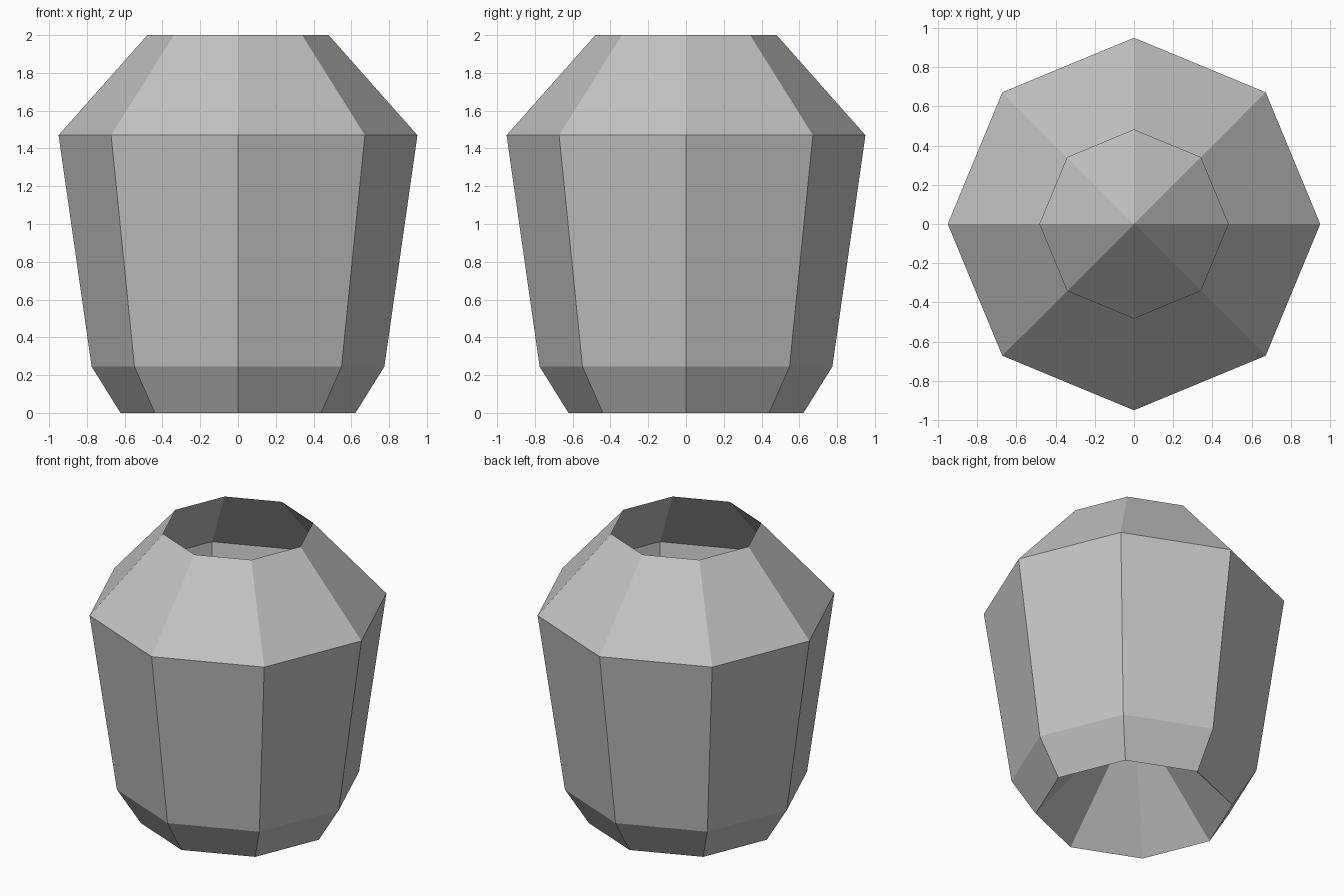
import bpy
import bmesh
from math import cos, sin, tau

SIDES = 8
# (radius, height) from the mouth down to the foot
PROFILE = [(0.48, 2.0), (0.95, 1.47), (0.775, 0.245), (0.622, 0.0)]
PUNT_HEIGHT = 0.70

# Remove the default object
cube = bpy.data.objects.get("Cube")
if cube:
    bpy.data.objects.remove(cube, do_unlink=True)

# Single clay colour
clay = bpy.data.materials.new("plain_grey")
clay.use_nodes = True
grey = (0.55, 0.55, 0.55, 1.0)
clay.diffuse_color = grey
clay.node_tree.nodes["Principled BSDF"].inputs["Base Color"].default_value = grey

bm = bmesh.new()


def ring(radius, height):
    angles = [tau * i / SIDES for i in range(SIDES)]
    return [bm.verts.new((radius * cos(a), radius * sin(a), height)) for a in angles]


# Shoulder, body and foot: thin faceted walls, open at the mouth
rings = [ring(r, z) for r, z in PROFILE]
for upper, lower in zip(rings, rings[1:]):
    for i in range(SIDES):
        j = (i + 1) % SIDES
        bm.faces.new((upper[i], lower[i], lower[j], upper[j]))

# Base: a cone pushed up inside the vessel
apex = bm.verts.new((0, 0, PUNT_HEIGHT))
foot = rings[-1]
for i in range(SIDES):
    bm.faces.new((foot[(i + 1) % SIDES], foot[i], apex))

mesh = bpy.data.meshes.new("vase")
bm.to_mesh(mesh)
bm.free()
mesh.materials.append(clay)
vase = bpy.data.objects.new("vase", mesh)
bpy.context.collection.objects.link(vase)
